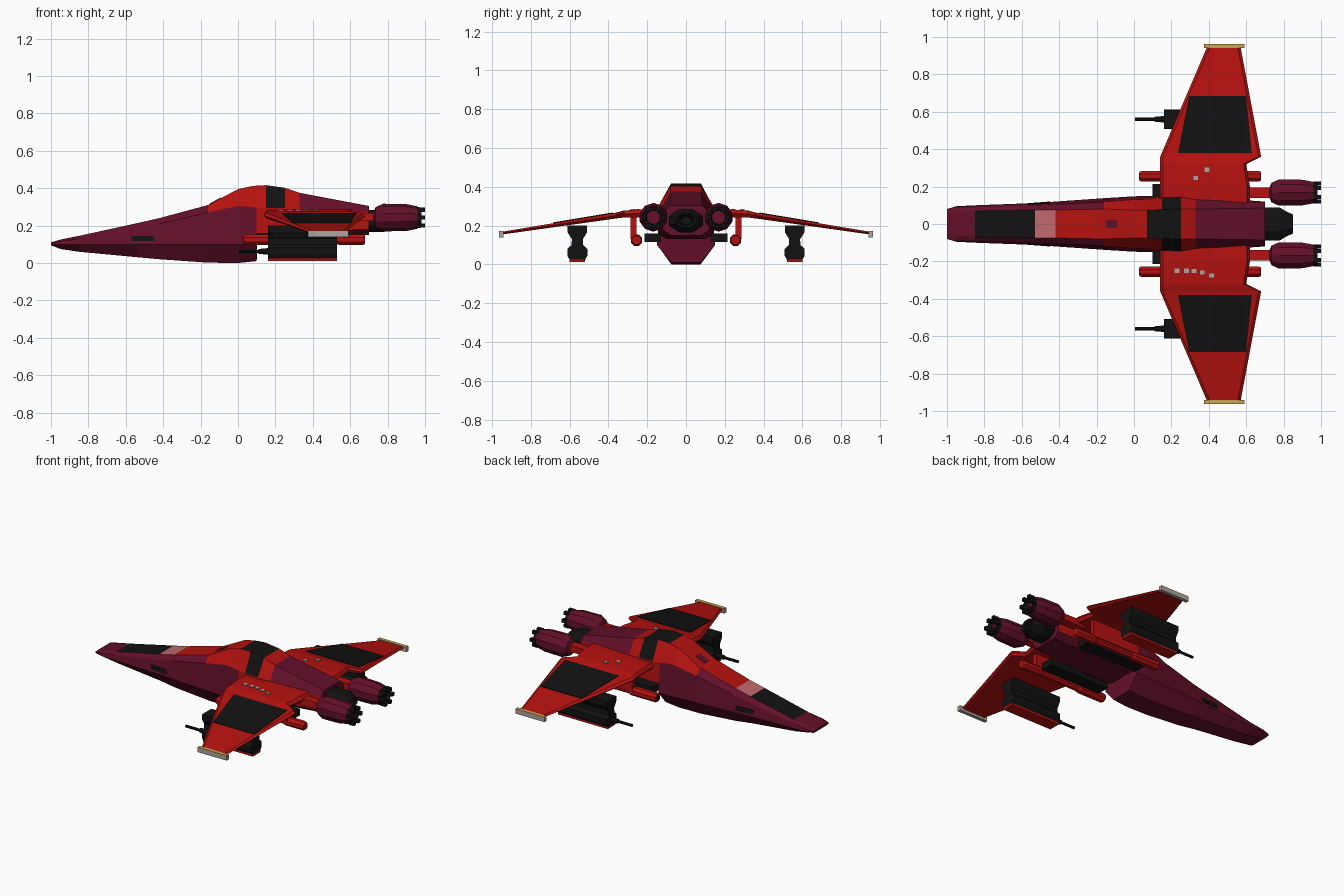
import bpy, bmesh, math

if "Cube" in bpy.data.objects:
    bpy.data.objects.remove(bpy.data.objects["Cube"])

def material(name, rgb):
    m = bpy.data.materials.new(name)
    m.diffuse_color = (*rgb, 1)
    m.use_nodes = True
    m.node_tree.nodes["Principled BSDF"].inputs["Base Color"].default_value = m.diffuse_color
    return m

RED = material("red paint", (0.46, 0.006, 0.005))
PLUM = material("plum paint", (0.125, 0.005, 0.023))
BLACK = material("black metal", (0.006, 0.006, 0.006))
PINK = material("pink glass", (0.52, 0.14, 0.15))
GREY = material("light grey", (0.42, 0.38, 0.36))
GOLD = material("gold trim", (0.58, 0.38, 0.09))

def loft(name, rings, mats, rule=None):
    """Skin equal-length rings of points, with capped ends."""
    bm = bmesh.new()
    vs = [[bm.verts.new(p) for p in r] for r in rings]
    n = len(rings[0])
    for i in range(len(rings) - 1):
        for j in range(n):
            k = (j + 1) % n
            f = bm.faces.new((vs[i][j], vs[i][k], vs[i + 1][k], vs[i + 1][j]))
            if rule:
                f.material_index = rule(i, j)
    for end in (vs[0], vs[-1]):
        f = bm.faces.new(end)
        if rule:
            f.material_index = rule(-1, -1)
    bmesh.ops.recalc_face_normals(bm, faces=bm.faces)
    me = bpy.data.meshes.new(name)
    bm.to_mesh(me)
    bm.free()
    for m in mats:
        me.materials.append(m)
    ob = bpy.data.objects.new(name, me)
    bpy.context.collection.objects.link(ob)
    return ob

def pair(name, rings, mats, rule=None):
    """The same part on both sides of the ship."""
    for label, s in (("left", 1), ("right", -1)):
        loft(f"{name}_{label}", [[(x, s * y, z) for x, y, z in r] for r in rings], mats, rule)

def box(x0, x1, y0, y1, z0, z1):
    return [[(x, y0, z0), (x, y1, z0), (x, y1, z1), (x, y0, z1)] for x in (x0, x1)]

def lathe(profile, cy, cz, n=10, sy=1, sz=1):
    """Rings around a line along x from (x, radius) pairs."""
    return [[(x, cy + sy * r * math.cos(math.tau * (k + .5) / n),
              cz + sz * r * math.sin(math.tau * (k + .5) / n)) for k in range(n)]
            for x, r in profile]

def slab(corners, t, axis=2):
    """Thin plate over four corner points."""
    up = [tuple(c + (t if a == axis else 0) for a, c in enumerate(p)) for p in corners]
    return [corners, up]

# Fuselage: x, four heights from belly to spine, four half widths
hull = [
    (-1.00, .095, .098, .108, .110, .05, .08, .08, .05),
    (-.95, .075, .10, .115, .125, .05, .095, .092, .06),
    (-.85, .060, .10, .130, .145, .055, .10, .09, .07),
    (-.53, .030, .10, .185, .215, .06, .112, .10, .075),
    (-.42, .020, .10, .210, .240, .07, .12, .105, .075),
    (-.16, .002, .10, .270, .310, .075, .138, .118, .08),
    (.00, .000, .10, .305, .395, .075, .148, .13, .075),
    (.07, .007, .10, .300, .410, .075, .15, .132, .075),
    (.10, .010, .10, .295, .414, .075, .15, .135, .075),
    (.103, .13, .16, .295, .414, .09, .145, .135, .075),
    (.15, .13, .16, .295, .416, .10, .145, .14, .078),
    (.25, .13, .16, .295, .402, .10, .145, .145, .08),
    (.33, .13, .17, .290, .375, .10, .145, .13, .08),
    (.70, .15, .18, .270, .305, .08, .12, .115, .085),
]

def hull_paint(i, j):
    if i < 0 or j == 7:
        return 1
    x, strip = (hull[i][0] + hull[i + 1][0]) / 2, min(j, 6 - j)
    if strip == 3:      # spine, with canopy and glass
        for limit, c in ((-.85, 1), (-.53, 2), (-.42, 3), (.07, 0), (.25, 2), (.33, 0)):
            if x < limit:
                return c
        return 1
    if strip == 2:      # shoulder
        for limit, c in ((-.16, 1), (.15, 0), (.25, 2), (.33, 0)):
            if x < limit:
                return c
        return 1
    return 0 if strip == 1 and x > .1 else 1

rings = []
for s in hull:
    x, zs, ws = s[0], s[1:5], s[5:]
    half = list(zip(ws, zs))
    rings.append([(x, w, z) for w, z in half] + [(x, -w, z) for w, z in half[::-1]])
loft("fuselage", rings, [RED, PLUM, BLACK, PINK], hull_paint)

# Small details on the fuselage
loft("spine_hatch", slab([(-.15, -.022, .315), (-.15, .022, .315),
                          (-.09, .022, .347), (-.09, -.022, .347)], .004), [PLUM])
pair("nose_slot", slab([(-.57, .103, .118), (-.45, .112, .118),
                        (-.45, .108, .145), (-.57, .100, .145)], .008, 1), [BLACK])

# Wings: y, leading x, trailing x, middle height, thickness
wing = [(.10, .14, .62, .262, .042), (.20, .14, .62, .264, .042), (.32, .14, .60, .26, .036),
        (.36, .14, .68, .252, .030), (.945, .39, .57, .162, .014)]
pair("wing", [[(a, y, z), (a + .015, y, z + t / 2), (b - .015, y, z + t / 2),
               (b, y, z), (b - .015, y, z - t / 2), (a + .015, y, z - t / 2)]
              for y, a, b, z, t in wing], [RED])

def wing_top(y):
    return .267 + (y - .36) / .585 * (.169 - .267)

pair("wing_panel", slab([(x, y, wing_top(y) - .003) for x, y in
                         ((.235, .38), (.63, .38), (.60, .685), (.295, .685))], .007), [BLACK])

# Wing tips with gold caps
pair("wing_tip", box(.375, .59, .94, .963, .14, .168), [GREY])
pair("wing_tip_cap", box(.375, .59, .94, .963, .168, .173), [GOLD])

# Pale chips of paint on the wing roots
for n, (x, y) in enumerate([(.23, -.25), (.28, -.25), (.32, -.252), (.365, -.26),
                            (.415, -.275), (.33, .245), (.39, .29)]):
    loft(f"wing_chip_{n + 1}", box(x - .013, x + .013, y - .011, y + .011, .276, .286), [GREY])

# Gun pods hanging below the wings
pod = [(.05, .20), (.05, .165), (.028, .13), (.03, .10), (.052, .08), (.052, .045), (.04, .025)]
pair("gun_pod", [[(x, .56 + w, z) for w, z in pod] + [(x, .56 - w, z) for w, z in pod[::-1]]
                 for x in (.16, .53)], [BLACK])
pair("gun_pod_skid", box(.16, .53, .52, .60, .012, .026), [RED])
pair("gun_barrel", lathe([(.005, .009), (.17, .009)], .56, .062, 8), [BLACK])
pair("gun_muzzle_block", lathe([(.11, .014), (.17, .02)], .56, .062, 8), [BLACK])

# Long cannons under the wing roots, with hangers and inner rails
pair("root_cannon", lathe([(.03, .026), (.04, .031), (.22, .031), (.24, .024), (.52, .024),
                           (.54, .03), (.67, .03), (.68, .024)], .255, .125, 8), [RED])
pair("root_cannon_bore", lathe([(.027, .018), (.05, .018)], .255, .125, 8), [BLACK])
pair("root_cannon_hanger", box(.20, .56, .255, .285, .13, .255), [RED])
pair("inner_rail", box(.10, .55, .13, .215, .115, .16), [BLACK])

# Side engines
pair("engine_strut", box(.55, .76, .14, .195, .225, .268), [RED])
pair("engine_pod", lathe([(.725, .03), (.735, .055), (.775, .074), (.90, .072), (.96, .06)],
                         .168, .243, 10), [PLUM])
pair("engine_nozzle", lathe([(.955, .057), (.98, .054), (.98, .042), (.96, .036)],
                            .168, .243, 10), [BLACK])
for k in range(6):
    a = math.tau * k / 6
    cy, cz = .168 + .048 * math.cos(a), .243 + .048 * math.sin(a)
    pair(f"nozzle_petal_{k + 1}", box(.96, 1.0, cy - .011, cy + .011, cz - .011, cz + .011), [BLACK])

# Centre engine
loft("centre_engine", lathe([(.69, .095), (.78, .095), (.81, .075), (.85, .055), (.84, .04), (.80, .03)],
                            0, .225, 8, 1, .68), [BLACK])
